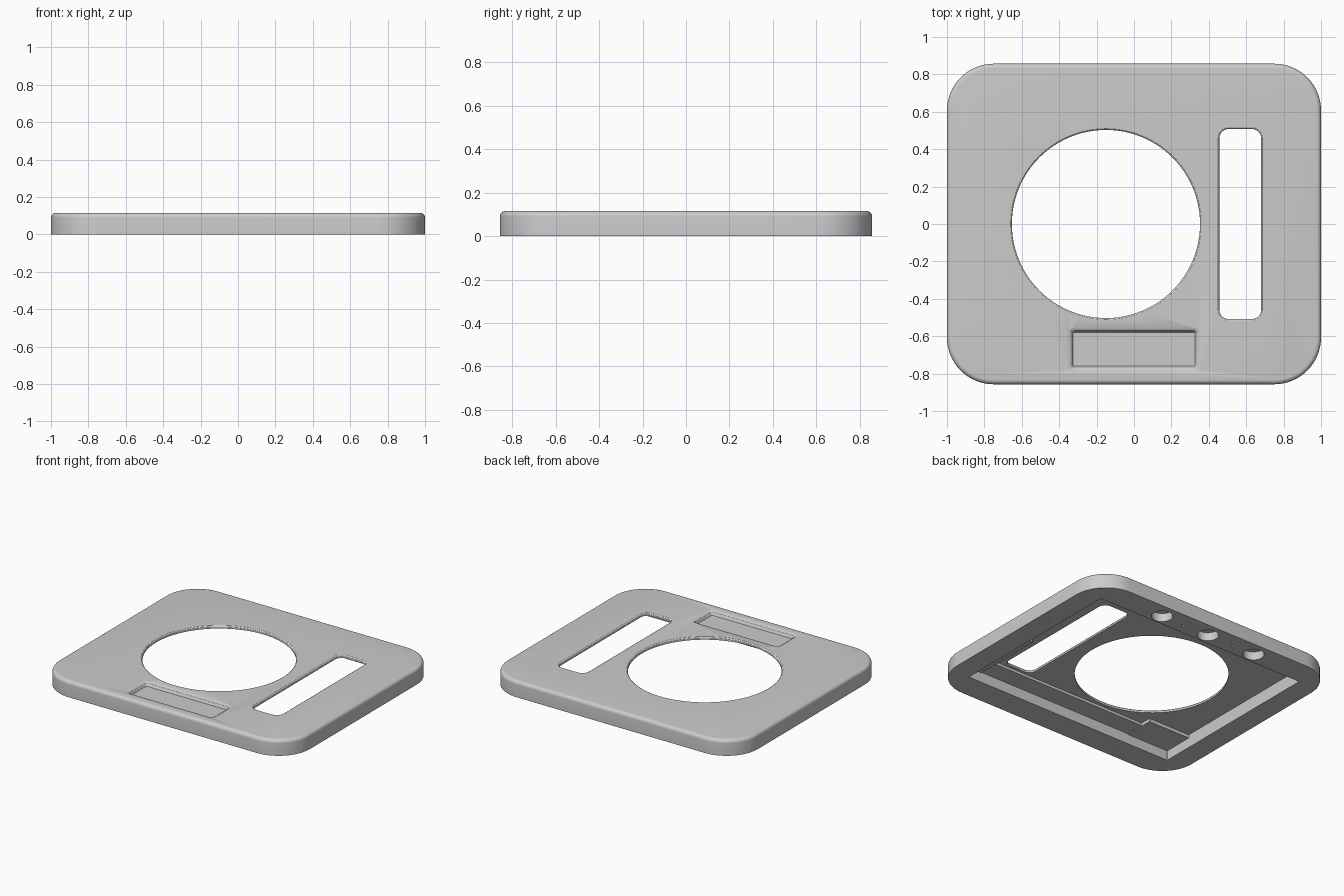
import bpy, bmesh
from math import cos, sin, pi

cube = bpy.data.objects.get("Cube")
if cube:
    bpy.data.objects.remove(cube, do_unlink=True)

grey = bpy.data.materials.new("light_grey")
grey.use_nodes = True
COLOUR = (0.6, 0.6, 0.6, 1)
grey.diffuse_color = COLOUR
grey.node_tree.nodes["Principled BSDF"].inputs["Base Color"].default_value = COLOUR


def outline(cx, cy, hx, hy, r, steps):
    """Counter-clockwise rounded rectangle; a circle when r equals hx and hy."""
    pts = []
    for k, (sx, sy) in enumerate([(1, 1), (-1, 1), (-1, -1), (1, -1)]):
        for i in range(steps + 1):
            a = (k + i / steps) * pi / 2
            pts.append((cx + sx * (hx - r) + r * cos(a), cy + sy * (hy - r) + r * sin(a)))
    return pts


def solid(name, cx, cy, hx, hy, r, levels, steps=8):
    """Stack of outlines; each level is (growth, z)."""
    bm = bmesh.new()
    rings = [[bm.verts.new((x, y, z)) for x, y in
              outline(cx, cy, hx + g, hy + g, max(r + g, 0.002), steps)] for g, z in levels]
    n = len(rings[0])
    for low, high in zip(rings, rings[1:]):
        for i in range(n):
            j = (i + 1) % n
            bm.faces.new((low[i], low[j], high[j], high[i]))
    bm.faces.new(rings[0][::-1])
    bm.faces.new(rings[-1])
    bmesh.ops.remove_doubles(bm, verts=bm.verts, dist=1e-5)
    bmesh.ops.recalc_face_normals(bm, faces=bm.faces)
    mesh = bpy.data.meshes.new(name)
    bm.to_mesh(mesh)
    bm.free()
    mesh.materials.append(grey)
    obj = bpy.data.objects.new(name, mesh)
    bpy.context.collection.objects.link(obj)
    return obj


def combine(target, other, operation="DIFFERENCE"):
    mod = target.modifiers.new("cut", "BOOLEAN")
    mod.operation, mod.solver, mod.object = operation, "EXACT", other
    bpy.ops.object.select_all(action="DESELECT")
    bpy.context.view_layer.objects.active = target
    target.select_set(True)
    bpy.ops.object.modifier_apply(modifier=mod.name)
    bpy.data.objects.remove(other, do_unlink=True)


TOP, CEILING, R = 0.115, 0.094, 0.025

# Cover plate with a rounded upper edge
fillet = [(R * (cos(i * pi / 12) - 1), TOP - R + R * sin(i * pi / 12)) for i in range(7)]
cover = solid("cover_plate", 0, 0, 1, 0.857, 0.25, [(0, 0)] + fillet, 16)

# Pocket underneath, with raised ledge and corner pads
combine(cover, solid("pocket", 0, 0, 0.845, 0.67, 0.002, [(0, -0.1), (0, CEILING)], 1))
for name, x0, x1, y0, y1, z in [("front_ledge", -0.86, 0.86, -0.69, -0.53, 0.075),
                                ("right_pad", -0.86, -0.51, -0.68, -0.45, 0.07),
                                ("left_pad", 0.74, 0.86, -0.685, -0.15, 0.07)]:
    pad = solid(name, (x0 + x1) / 2, (y0 + y1) / 2, (x1 - x0) / 2, (y1 - y0) / 2,
                0.002, [(0, z), (0, 0.1)], 1)
    combine(cover, pad, "UNION")

# Round opening and upright slot, both with softened upper edges
flare = [(0, -0.1), (0, TOP - 0.008), (0.003, TOP - 0.003), (0.008, TOP), (0.008, 0.2)]
combine(cover, solid("round_opening", -0.15, 0, 0.503, 0.503, 0.503, flare, 24))
combine(cover, solid("slot", 0.568, 0, 0.112, 0.508, 0.05, flare, 6))

# Shallow label recess with sloping sides
combine(cover, solid("label_recess", 0, -0.67, 0.325, 0.09, 0.004,
                     [(0, 0.088), (0.004, 0.095), (0.01, 0.107), (0.024, TOP), (0.024, 0.2)], 3))

# Blind round sockets and pin holes in the underside rim
for x in (-0.39, 0, 0.39):
    combine(cover, solid("socket", x, 0.75, 0.07, 0.07, 0.07, [(0, -0.1), (0, 0.06)], 8))
for x, y in [(0.21, 0.75), (-0.21, 0.75), (0.91, 0.23), (0.44, -0.73), (-0.44, -0.73)]:
    combine(cover, solid("pin_hole", x, y, 0.01, 0.01, 0.01, [(0, -0.1), (0, 0.05)], 3))

bpy.context.view_layer.objects.active = cover
cover.select_set(True)
bpy.ops.object.shade_smooth_by_angle(angle=pi / 6)
